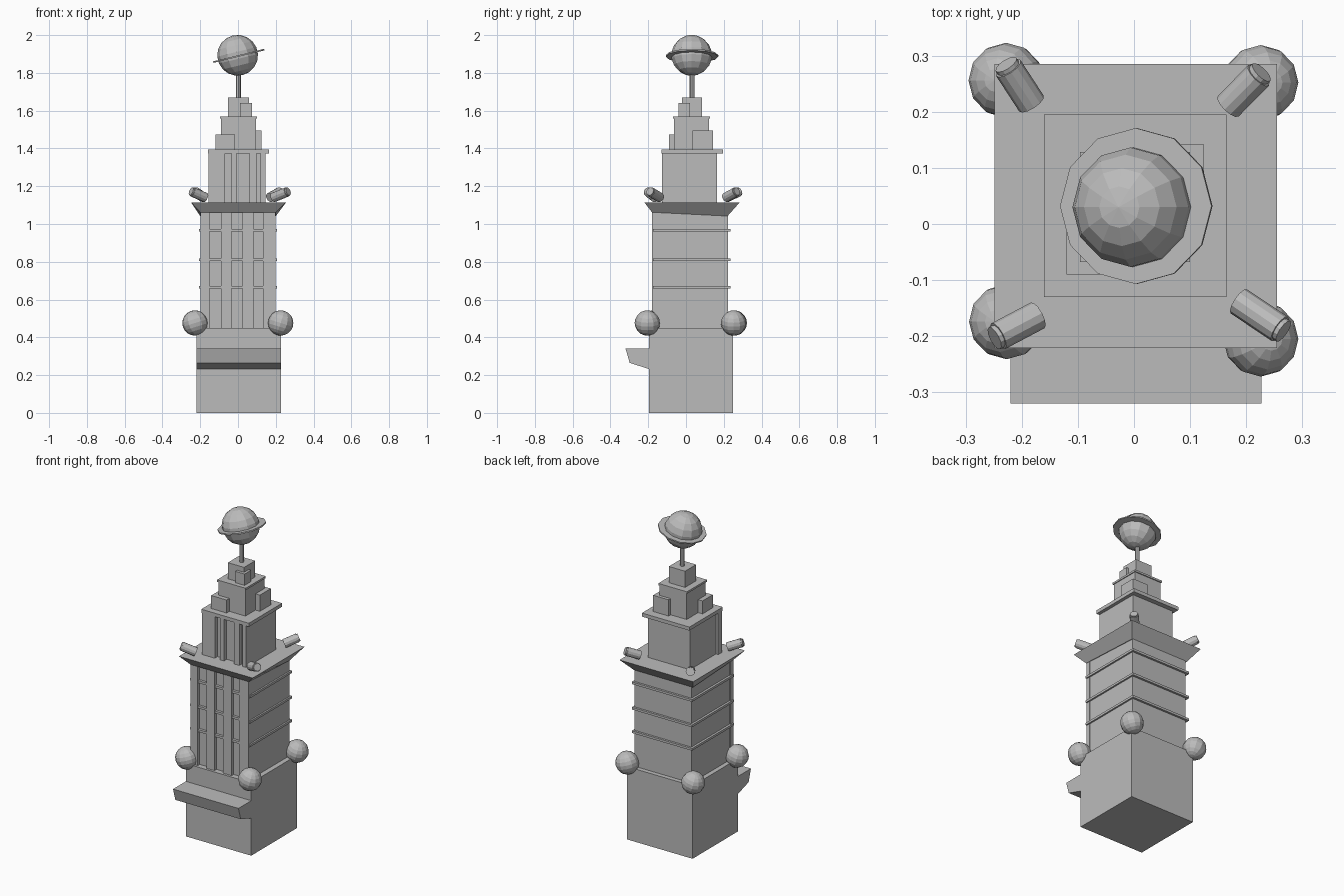
import bpy, bmesh, math
from mathutils import Vector

cube = bpy.data.objects.get("Cube")
if cube:
    bpy.data.objects.remove(cube, do_unlink=True)

stone = bpy.data.materials.new("pale_grey")
stone.use_nodes = True
GREY = (0.5, 0.5, 0.5, 1)
stone.diffuse_color = GREY
stone.node_tree.nodes["Principled BSDF"].inputs["Base Color"].default_value = GREY


def finish(name, bm):
    bmesh.ops.recalc_face_normals(bm, faces=bm.faces)
    mesh = bpy.data.meshes.new(name)
    bm.to_mesh(mesh)
    bm.free()
    mesh.materials.append(stone)
    obj = bpy.data.objects.new(name, mesh)
    bpy.context.collection.objects.link(obj)
    return obj


def box(name, xs, ys, zs):
    bm = bmesh.new()
    bmesh.ops.create_cube(bm, size=1)
    for v in bm.verts:
        v.co = [(r[0] + r[1]) / 2 + c * (r[1] - r[0]) for c, r in zip(v.co, (xs, ys, zs))]
    return finish(name, bm)


def ball(name, centre, radius, rings, tilt=0):
    bm = bmesh.new()
    bmesh.ops.create_uvsphere(bm, u_segments=12, v_segments=rings, radius=radius)
    obj = finish(name, bm)
    obj.location = centre
    obj.rotation_euler.y = tilt
    return obj


def rod(name, start, end, radius, sides=12):
    start, end = Vector(start), Vector(end)
    bm = bmesh.new()
    bmesh.ops.create_cone(bm, cap_ends=True, segments=sides, radius1=radius,
                          radius2=radius, depth=(end - start).length)
    obj = finish(name, bm)
    obj.location = (start + end) / 2
    obj.rotation_euler = (end - start).to_track_quat('Z', 'Y').to_euler()
    return obj


# Base and entrance canopy
box("base", (-0.22, 0.227), (-0.195, 0.25), (0, 0.45))
bm = bmesh.new()
profile = [(-0.19, 0.34), (-0.32, 0.34), (-0.298, 0.265), (-0.19, 0.23)]
face = bm.faces.new([bm.verts.new((-0.22, y, z)) for y, z in profile])
out = bmesh.ops.extrude_face_region(bm, geom=[face])
moved = [g for g in out["geom"] if isinstance(g, bmesh.types.BMVert)]
bmesh.ops.translate(bm, verts=moved, vec=(0.447, 0, 0))
finish("entrance_canopy", bm)

# Main shaft with floor bands and front piers
box("shaft", (-0.192, 0.196), (-0.16, 0.222), (0.45, 1.07))
for i, z in enumerate((0.665, 0.81, 0.967)):
    box(f"floor_band_{i}", (-0.206, 0.206), (-0.176, 0.235), (z - 0.007, z + 0.007))
for i, xs in enumerate([(-0.198, -0.15), (-0.09, -0.035), (0.024, 0.082), (0.132, 0.198)]):
    box(f"shaft_pier_{i}", xs, (-0.18, -0.15), (0.45, 1.075))

# Flared cornice, a little lower at the back
bm = bmesh.new()
bmesh.ops.create_cube(bm, size=2)
for v in bm.verts:
    sx, sy, sz = v.co
    if sz > 0:
        v.co = (0.003 + 0.252 * sx, 0.032 + 0.253 * sy, 1.115)
    else:
        v.co = (0.2 * sx, 0.02 + 0.2 * sy, 1.052 - 0.01 * sy)
finish("cornice", bm)

# Upper block with piers and its cap
box("upper_block", (-0.142, 0.144), (-0.1, 0.165), (1.11, 1.38))
for i, xs in enumerate([(-0.157, -0.07), (-0.035, -0.007), (0.06, 0.098), (0.12, 0.145)]):
    box(f"upper_pier_{i}", xs, (-0.127, -0.09), (1.11, 1.38))
box("upper_cap", (-0.16, 0.165), (-0.13, 0.195), (1.373, 1.395))

# Stepped crown
box("crown_tier", (-0.09, 0.095), (-0.063, 0.122), (1.39, 1.56))
box("crown_cap", (-0.096, 0.1), (-0.068, 0.128), (1.558, 1.57))
box("crown_block_front", (-0.12, -0.015), (-0.09, 0.01), (1.39, 1.475))
box("crown_block_back", (0.02, 0.125), (0.035, 0.142), (1.39, 1.495))
box("top_tier", (-0.054, 0.057), (-0.022, 0.086), (1.565, 1.67))
box("top_block", (0.01, 0.073), (-0.04, 0.022), (1.568, 1.64))

# Mast, globe and tilted ring
TILT = -0.24
GLOBE = (-0.002, 0.03, 1.893)
rod("mast", (0.002, 0.032, 1.66), (0.002, 0.032, 1.82), 0.013, 8)
ball("globe", GLOBE, 0.108, 9, TILT)
ring = rod("globe_ring", (0, 0, -0.004), (0, 0, 0.004), 0.139)
ring.location = (0.004, 0.032, 1.89)
ring.rotation_euler = (0, TILT, 0)

# Corner spheres
for i, (x, y) in enumerate([(-0.227, -0.174), (0.226, -0.205), (-0.228, 0.256), (0.226, 0.252)]):
    ball(f"corner_sphere_{i}", (x, y, 0.476), 0.067, 10, 0.3 * (1 if x > 0 else -1))

# Spotlights on the cornice corners, tipped up and outwards
lamps = [((-0.172, -0.163), (-0.242, -0.2)), ((0.187, -0.138), (0.26, -0.187)),
         ((-0.183, 0.215), (-0.224, 0.278)), ((0.168, 0.21), (0.222, 0.265))]
for i, (a, b) in enumerate(lamps):
    inner, outer = Vector((*a, 1.14)), Vector((*b, 1.17))
    rod(f"spotlight_{i}", inner, outer, 0.026)
    rod(f"spotlight_lens_{i}", outer, outer + (outer - inner).normalized() * 0.008, 0.022)
